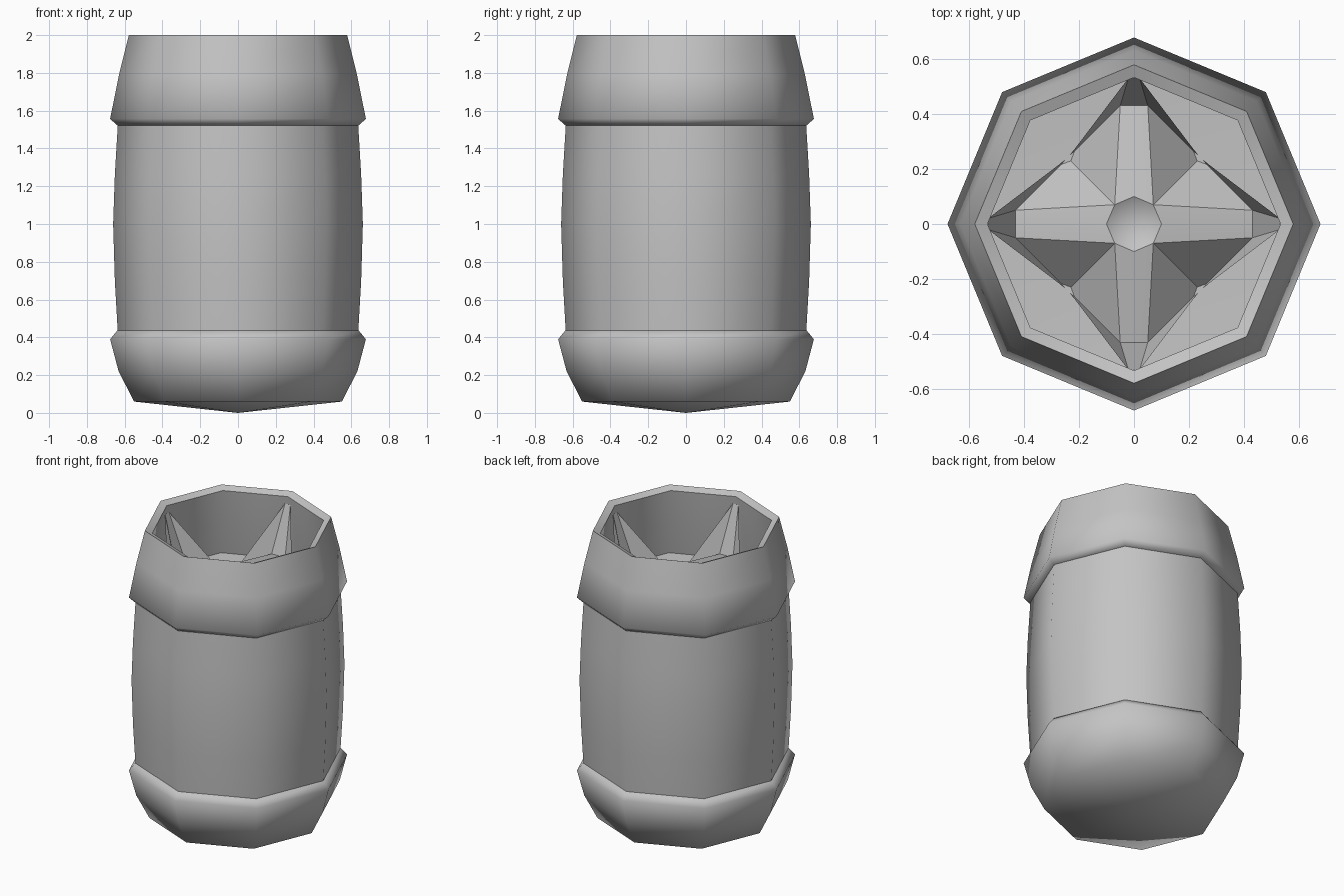
import bpy, bmesh, math
from mathutils import Matrix, Vector

cube = bpy.data.objects.get("Cube")
if cube:
    bpy.data.objects.remove(cube, do_unlink=True)

grey = bpy.data.materials.new("plain_grey")
grey.use_nodes = True
colour = (0.55, 0.55, 0.55, 1)
grey.diffuse_color = colour
grey.node_tree.nodes["Principled BSDF"].inputs["Base Color"].default_value = colour
SIDES = 8


def finish(name, bm, angle):
    bmesh.ops.remove_doubles(bm, verts=bm.verts, dist=0.0005)
    bmesh.ops.recalc_face_normals(bm, faces=bm.faces)
    mesh = bpy.data.meshes.new(name)
    bm.to_mesh(mesh)
    bm.free()
    mesh.materials.append(grey)
    obj = bpy.data.objects.new(name, mesh)
    bpy.context.collection.objects.link(obj)
    bpy.ops.object.select_all(action="DESELECT")
    obj.select_set(True)
    bpy.context.view_layer.objects.active = obj
    bpy.ops.object.shade_smooth_by_angle(angle=math.radians(angle))
    return obj


def lathe(name, profile, angle=62):
    """Turn a (radius, height) profile into an eight-sided part."""
    bm = bmesh.new()
    verts = [bm.verts.new((r, 0, z)) for r, z in profile]
    edges = [bm.edges.new(pair) for pair in zip(verts, verts[1:])]
    bmesh.ops.spin(bm, geom=verts + edges, cent=(0, 0, 0), axis=(0, 0, 1),
                   angle=math.tau, steps=SIDES, use_duplicate=False)
    return finish(name, bm, angle)


# Outer shell: rounded foot, bulging wall, tapered hollow collar
lathe("rounded_base", [(0, 0), (0.55, 0.06), (0.632, 0.22), (0.677, 0.39),
                       (0.638, 0.437), (0, 0.437)])
lathe("barrel_wall", [(0, 0.4), (0.636, 0.42), (0.652, 0.7), (0.661, 1.0),
                      (0.652, 1.26), (0.636, 1.53), (0.6, 1.53), (0, 1.43)])
lathe("collar", [(0.6, 1.525), (0.64, 1.522), (0.677, 1.557), (0.63, 1.79),
                 (0.578, 2.0), (0.532, 1.98), (0.56, 1.75), (0.6, 1.525)])

# Four upright prongs joined to a raised hub with a small dished centre
bm = bmesh.new()
for quarter in range(4):
    turn = Matrix.Rotation(quarter * math.pi / 2, 3, "Z")

    def face(*points):
        bm.faces.new([bm.verts.new(turn @ Vector(p)) for p in points])

    dish, crest = (0, 0, 1.63), (0, 0.1, 1.69)
    for s in (-1, 1):
        tip, top = (s * 0.02, 0.53, 1.93), (0, 0.53, 1.93)
        heel, mid = (s * 0.05, 0.43, 1.62), (0, 0.43, 1.62)
        valley, corner = (s * 0.24, 0.24, 1.47), (s * 0.07, 0.07, 1.69)
        foot = (0, 0.53, 1.5)
        face(dish, corner, crest)
        face(crest, corner, heel, mid)
        face(mid, heel, tip, top)
        face(corner, valley, heel)
        face(heel, valley, tip)
        face(tip, valley, foot)
        face(top, tip, foot)
finish("inner_prongs", bm, 35)
